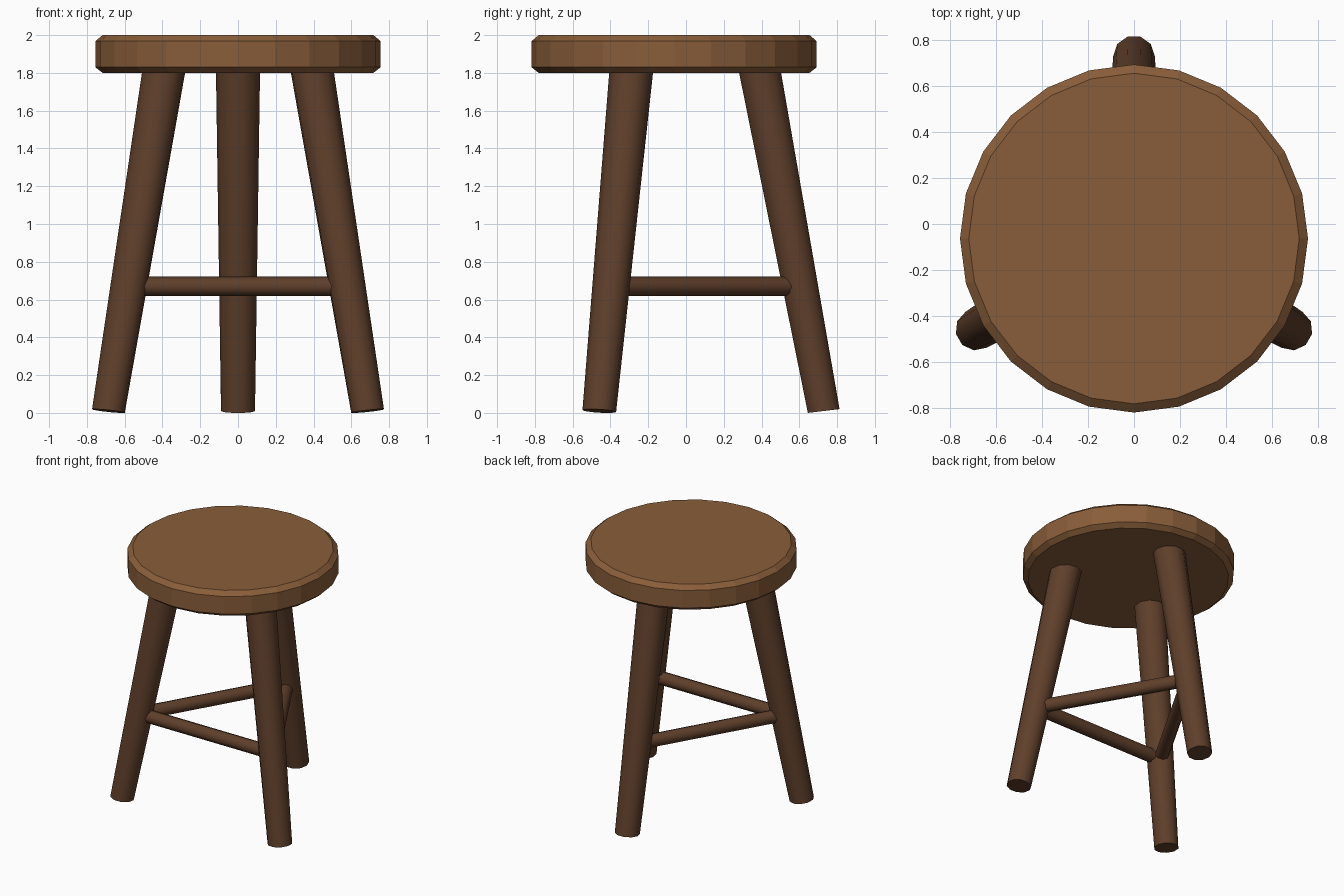
import bpy, bmesh, math
from mathutils import Vector

if "Cube" in bpy.data.objects:
    bpy.data.objects.remove(bpy.data.objects["Cube"])

CY = -0.063  # centre of the stool in y


def material(name, rgb):
    m = bpy.data.materials.new(name)
    m.diffuse_color = (*rgb, 1)
    m.use_nodes = True
    m.node_tree.nodes["Principled BSDF"].inputs["Base Color"].default_value = m.diffuse_color
    return m


seat_wood = material("seat_wood", (0.25, 0.11, 0.042))
leg_wood = material("leg_wood", (0.115, 0.05, 0.024))


def loft(name, rings, mat, smooth_angle=None):
    """Skin a stack of equal-sized rings and cap both ends."""
    bm = bmesh.new()
    vr = [[bm.verts.new(p) for p in ring] for ring in rings]
    n = len(vr[0])
    for a, b in zip(vr, vr[1:]):
        for i in range(n):
            j = (i + 1) % n
            bm.faces.new((a[i], a[j], b[j], b[i]))
    bm.faces.new(vr[0][::-1])
    bm.faces.new(vr[-1])
    bmesh.ops.recalc_face_normals(bm, faces=bm.faces)
    me = bpy.data.meshes.new(name)
    bm.to_mesh(me)
    bm.free()
    me.materials.append(mat)
    ob = bpy.data.objects.new(name, me)
    bpy.context.collection.objects.link(ob)
    if smooth_angle:
        bpy.ops.object.select_all(action='DESELECT')
        ob.select_set(True)
        bpy.context.view_layer.objects.active = ob
        bpy.ops.object.shade_smooth_by_angle(angle=math.radians(smooth_angle))
    return ob


def ring(centre, u, v, r, n, offset=0.0):
    angles = [math.tau * (i + offset) / n for i in range(n)]
    return [centre + u * r * math.cos(a) + v * r * math.sin(a) for a in angles]


X, Y, Z = Vector((1, 0, 0)), Vector((0, 1, 0)), Vector((0, 0, 1))

# Seat: flat-shaded 24-sided disc with chamfered rims
profile = [(0.717, 1.8), (0.755, 1.83), (0.755, 1.968), (0.717, 2.0)]
loft("seat", [ring(Vector((0, CY, z)), X, Y, r, 24) for r, z in profile], seat_wood)

# Splayed, tapered legs, each with a flat facing outwards
angles = {"back_leg": 90, "left_front_leg": 210, "right_front_leg": 330}


def leg_centre(out, z):
    return Vector((0, CY, z)) + out * (0.794 - 0.188 * z)


joints = []
for name, deg in angles.items():
    a = math.radians(deg)
    out = Vector((math.cos(a), math.sin(a), 0))
    side = Vector((-out.y, out.x, 0))
    tilted = (out + Z * 0.12) * 0.98
    loft(name, [ring(leg_centre(out, 0.01), tilted, side, 0.09, 10, 0.5),
                ring(leg_centre(out, 1.83), tilted, side, 0.117, 10, 0.5)],
         leg_wood, 50)
    joints.append(leg_centre(out, 0.67))

# Stretchers running between the leg centres
names = ["left_stretcher", "front_stretcher", "right_stretcher"]
for i, name in enumerate(names):
    p, q = joints[i], joints[(i + 1) % 3]
    side = (q - p).normalized().cross(Z)
    loft(name, [ring(p, side, Z, 0.051, 8), ring(q, side, Z, 0.051, 8)], leg_wood, 50)
